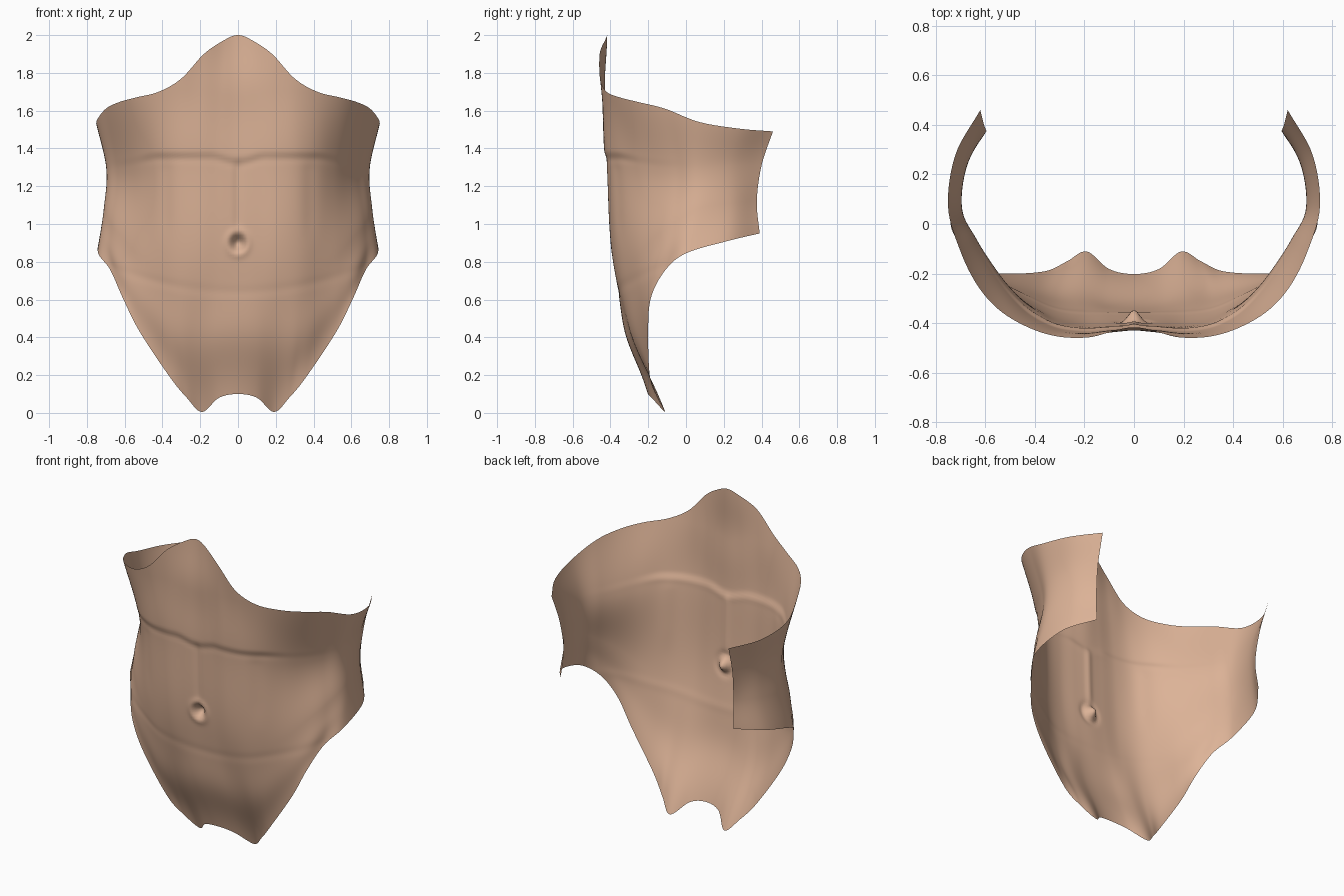
import bpy
import bmesh
from math import exp
from mathutils import Vector

if "Cube" in bpy.data.objects:
    bpy.data.objects.remove(bpy.data.objects["Cube"], do_unlink=True)

# Contour rings from the centre front round to the back edge of the left side
LOWER_EDGE = [(0, -.2, .1), (.1, -.18, .08), (.19, -.11, .005), (.27, -.15, .08), (.36, -.19, .19),
              (.52, -.2, .43), (.61, -.185, .61), (.675, -.11, .755), (.74, 0, .845),
              (.72, .22, .91), (.605, .39, .95)]
BELLY = [(0, -.37, .73), (.1, -.37, .72), (.21, -.365, .7), (.32, -.345, .7), (.42, -.305, .75),
         (.53, -.245, .84), (.61, -.17, .93), (.67, -.075, 1), (.71, .06, 1.08),
         (.68, .235, 1.11), (.595, .375, 1.12)]
CHEST = [(0, -.41, 1.33), (.1, -.415, 1.33), (.21, -.42, 1.33), (.32, -.4, 1.32), (.42, -.34, 1.28),
         (.505, -.255, 1.26), (.575, -.16, 1.26), (.64, -.055, 1.27), (.695, .06, 1.29),
         (.68, .23, 1.31), (.605, .4, 1.31)]
UPPER_EDGE = [(0, -.415, 2), (.07, -.425, 1.975), (.18, -.455, 1.9), (.3, -.455, 1.77), (.42, -.42, 1.7),
              (.54, -.35, 1.67), (.63, -.25, 1.645), (.7, -.11, 1.61), (.75, .07, 1.54),
              (.72, .28, 1.505), (.62, .46, 1.49)]
COLUMNS, ROWS = 160, 120


def full_ring(half):
    """Mirror a half ring so that it runs from the right side to the left."""
    left = [Vector(p) for p in half]
    right = [Vector((-p.x, p.y, p.z)) for p in reversed(left[1:])]
    return right + left


def spline(points, t):
    """Smooth curve through evenly spaced points, with t from zero to one."""
    last = len(points) - 1
    i = min(int(t * last), last - 1)
    f = t * last - i
    b, c = points[i], points[i + 1]
    a = points[i - 1] if i > 0 else b * 2 - c
    d = points[i + 2] if i + 2 <= last else c * 2 - b
    return b + (c - a) * (f / 2) + (a * 2 - b * 5 + c * 4 - d) * (f * f / 2) \
        + (b * 3 - a - c * 3 + d) * (f ** 3 / 2)


def bell(distance, width):
    return exp(-(distance / width) ** 2)


def ramp(value, low, high):
    f = max(0, min(1, (value - low) / (high - low)))
    return f * f * (3 - 2 * f)


def relief(p, height):
    """Inward depth of the muscle creases and navel."""
    x, z = abs(p.x), p.z
    front = 1 - ramp(p.y, -.3, .1)
    # chest fold, with the muscle swelling above it
    fold = 1.32 + .03 * ramp(x, 0, .15) - .04 * ramp(x, .4, .65)
    swell = ramp(z, fold - .02, fold + .04) * (1 - ramp(z, fold + .05, fold + .35))
    chest = front * (1 - .8 * ramp(x, .38, .55))
    depth = chest * (.003 * bell(z - fold, .02) - .009 * swell)
    # rounded lower belly and base of the throat
    belly = front * (1 - .6 * ramp(x, .25, .5))
    depth -= .028 * belly * bell(height - .16, .1)
    depth -= .015 * bell(z - 1.74, .18) * (1 - ramp(x, .04, .26))
    # centre line and outer edges of the stomach muscle
    stomach = ramp(z, .85, 1.05) * (1 - ramp(z, 1.28, 1.36))
    depth += stomach * (.007 * bell(x, .02) + .003 * bell(x - .38, .035))
    # lower belly fold
    depth += .002 * front * bell(z - .64 - .3 * x * x, .025)
    # raised navel rim around a deep hollow
    r = ((x / .9) ** 2 + (z - .9) ** 2) ** .5
    if p.y < 0:
        depth += .045 * bell(r, .035) - .008 * bell(r - .06, .02)
    return depth


# Torso shell: loft the rings into one open sheet
rings = [full_ring(r) for r in (LOWER_EDGE, BELLY, CHEST, UPPER_EDGE)]
bm = bmesh.new()
grid = []
for i in range(COLUMNS + 1):
    profile = [spline(ring, i / COLUMNS) for ring in rings]
    column = []
    for j in range(ROWS + 1):
        p = spline(profile, j / ROWS)
        inward = Vector((-p.x, .15 - p.y, 0)).normalized()
        column.append(bm.verts.new(p + inward * relief(p, j / ROWS)))
    grid.append(column)
for a, b in zip(grid, grid[1:]):
    for j in range(ROWS):
        bm.faces.new((a[j], b[j], b[j + 1], a[j + 1]))

mesh = bpy.data.meshes.new("torso_shell")
bm.to_mesh(mesh)
bm.free()
torso = bpy.data.objects.new("torso_shell", mesh)
bpy.context.collection.objects.link(torso)

# Skin colour
skin = bpy.data.materials.new("warm skin")
skin.use_nodes = True
colour = (.72, .45, .31, 1)
skin.diffuse_color = colour
skin.node_tree.nodes["Principled BSDF"].inputs["Base Color"].default_value = colour
mesh.materials.append(skin)

bpy.context.view_layer.objects.active = torso
torso.select_set(True)
bpy.ops.object.shade_smooth_by_angle(angle=.9)
